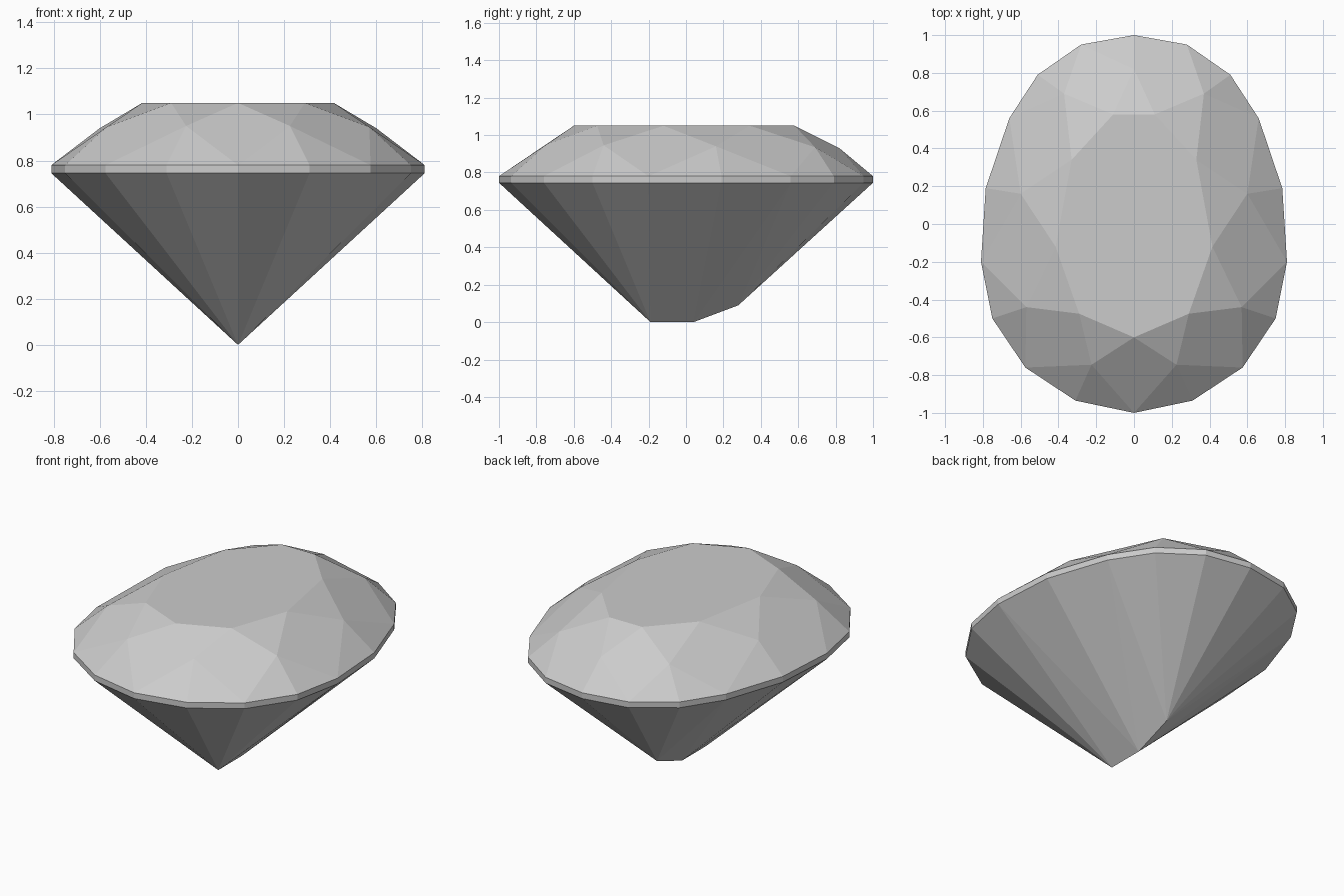
import bpy
import bmesh

cube = bpy.data.objects.get("Cube")
if cube:
    bpy.data.objects.remove(cube)

TABLE_Z, GIRDLE_TOP, GIRDLE_LOW = 1.05, 0.78, 0.745

# Half outlines on the +x side, running from front to back
GIRDLE = [(0, -1), (.31, -.935), (.575, -.76), (.75, -.5), (.81, -.2),
          (.785, .19), (.66, .56), (.51, .79), (.28, .95), (0, 1)]
TABLE = [(0, -.6), (.29, -.475), (.415, -.12), (.33, .34), (.11, .58)]
MIDDLE = [(.225, -.745, .95), (.57, -.44, .945), (.6, .16, .94),
          (.37, .69, .935), (0, .82, .93)]
KEEL = [(-.19, 0), (.04, 0), (.28, .09)]


def mirrored(half):
    """Close a half outline into a full ring by mirroring it across x."""
    return half + [(-p[0], *p[1:]) for p in reversed(half) if p[0] > 0]


bm = bmesh.new()


def ring(half, z=None):
    return [bm.verts.new(p if z is None else (*p, z)) for p in mirrored(half)]


table = ring(TABLE, TABLE_Z)
middle = ring(MIDDLE)
upper = ring(GIRDLE, GIRDLE_TOP)
lower = ring(GIRDLE, GIRDLE_LOW)
keel = [bm.verts.new((0, y, z)) for y, z in KEEL]

# Crown: flat table, star, kite and upper girdle facets
bm.faces.new(table)
n = len(table)
for i in range(n):
    mid, nxt = middle[i], (i + 1) % n
    a, b, c = upper[2 * i], upper[2 * i + 1], upper[(2 * i + 2) % (2 * n)]
    bm.faces.new((table[i], mid, table[nxt]))
    bm.faces.new((table[i], middle[i - 1], a, mid))
    bm.faces.new((a, b, mid))
    bm.faces.new((b, c, mid))

# Girdle: thin upright band
for i in range(2 * n):
    j = (i + 1) % (2 * n)
    bm.faces.new((lower[i], lower[j], upper[j], upper[i]))

# Pavilion: convex facets from the girdle down to the keel, left open on top
hull = bmesh.ops.convex_hull(bm, input=lower + keel)
rim = set(lower)
caps = [f for f in bm.faces if all(v in rim for v in f.verts)]
bmesh.ops.delete(bm, geom=caps, context='FACES_ONLY')
loose = [e for e in bm.edges if not e.link_faces]
bmesh.ops.delete(bm, geom=loose, context='EDGES')
bmesh.ops.recalc_face_normals(bm, faces=bm.faces)

mesh = bpy.data.meshes.new("oval_gem")
bm.to_mesh(mesh)
bm.free()
gem = bpy.data.objects.new("oval_gem", mesh)
bpy.context.collection.objects.link(gem)

# Pale grey stone
stone = bpy.data.materials.new("pale_grey_stone")
stone.use_nodes = True
color = (0.6, 0.6, 0.6, 1)
stone.diffuse_color = color
stone.node_tree.nodes["Principled BSDF"].inputs["Base Color"].default_value = color
mesh.materials.append(stone)
